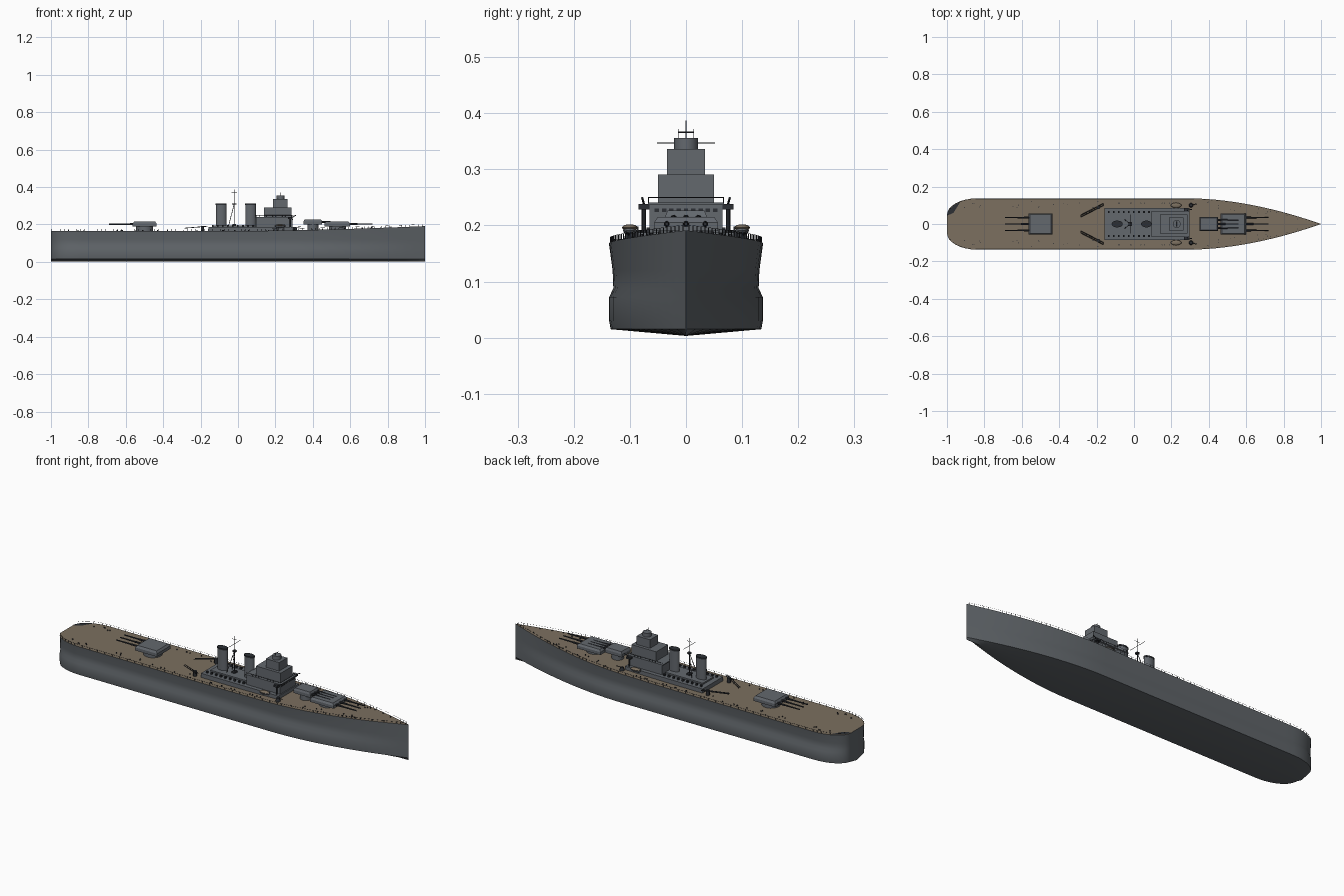
import bpy, bmesh, math, random
from mathutils import Vector, Matrix

cube = bpy.data.objects.get("Cube")
if cube:
    bpy.data.objects.remove(cube)
random.seed(4)


def material(name, rgb):
    m = bpy.data.materials.new(name)
    m.use_nodes = True
    m.diffuse_color = (*rgb, 1)
    m.node_tree.nodes["Principled BSDF"].inputs["Base Color"].default_value = (*rgb, 1)
    return m


GREY = material("naval grey", (0.125, 0.138, 0.155))
HULL = material("hull grey", (0.115, 0.128, 0.14))
TAN = material("deck timber", (0.2, 0.16, 0.115))
DARK = material("dark fittings", (0.025, 0.028, 0.034))


class Part:
    """Collects simple solids into one named object."""

    def __init__(self, name, mat):
        self.name, self.mats, self.bm = name, [mat], bmesh.new()

    def box(self, x0, x1, y0, y1, z0, z1, taper=1.0):
        made = bmesh.ops.create_cube(self.bm, size=1)["verts"]
        for v in made:
            k = taper if v.co.z > 0 else 1
            v.co = ((x0 + x1) / 2 + v.co.x * (x1 - x0) * k,
                    (y0 + y1) / 2 + v.co.y * (y1 - y0) * k,
                    z0 if v.co.z < 0 else z1)
        return self

    def rod(self, a, b, r, r2=None, n=8, stretch=1.0):
        a, b = Vector(a), Vector(b)
        d = b - a
        m = (Matrix.Translation((a + b) / 2) @ Matrix.Diagonal((stretch, 1, 1, 1))
             @ d.to_track_quat("Z", "Y").to_matrix().to_4x4())
        bmesh.ops.create_cone(self.bm, cap_ends=True, segments=n, radius1=r,
                              radius2=r if r2 is None else r2, depth=d.length, matrix=m)
        return self

    def ball(self, c, size):
        m = Matrix.Translation(c) @ Matrix.Diagonal((*size, 1))
        bmesh.ops.create_uvsphere(self.bm, u_segments=12, v_segments=8, radius=1, matrix=m)
        return self

    def done(self, smooth=True):
        bmesh.ops.recalc_face_normals(self.bm, faces=self.bm.faces)
        me = bpy.data.meshes.new(self.name)
        self.bm.to_mesh(me)
        self.bm.free()
        for m in self.mats:
            me.materials.append(m)
        o = bpy.data.objects.new(self.name, me)
        bpy.context.collection.objects.link(o)
        if smooth:
            bpy.ops.object.select_all(action="DESELECT")
            o.select_set(True)
            bpy.context.view_layer.objects.active = o
            bpy.ops.object.shade_smooth_by_angle(angle=math.radians(35))
        return o


def half_width(x):
    if x < -0.84:
        u = (-0.84 - x) / 0.16
        return 0.137 * (0.35 + 0.65 * math.sqrt(max(0, 1 - u * u)))
    if x > 0.3:
        return max(0.0008, 0.137 * (1 - ((x - 0.3) / 0.7) ** 1.8))
    return 0.137


def deck_z(x):
    return 0.165 + 0.026 * max(0, x) ** 1.6


# Hull: cross-sections skinned along its length, with the deck on top
stations = [-0.84 - 0.16 * math.sin(math.pi / 2 * i / 8) for i in range(8, 0, -1)]
stations += [-0.84 + 1.84 * i / 36 for i in range(37)]
section = [(0.98, 0.015), (1.0, 0.03), (1.0, 0.072), (0.945, 0.088), (0.955, 0.12)]
hull = Part("hull", HULL)
hull.mats.append(TAN)
rings = []
for x in stations:
    w, top = half_width(x), deck_z(x)
    side = [(w * k, z) for k, z in section] + [(w, top)]
    pts = [(0, 0.003)] + side + [(-y, z) for y, z in reversed(side)]
    rings.append([hull.bm.verts.new((x, y, z)) for y, z in pts])
n = len(rings[0])
for a, b in zip(rings, rings[1:]):
    for i in range(n):
        j = (i + 1) % n
        f = hull.bm.faces.new((a[i], a[j], b[j], b[i]))
        f.material_index = int(i == n // 2)
hull.bm.faces.new(rings[0])
hull.bm.faces.new(rings[-1])
hull.done()

# Dark patch on the stern corner
patch = Part("stern_patch", DARK)
outer = [(x, half_width(x) - 0.004) for x in stations if x < -0.92]
bottom = [patch.bm.verts.new((x, y, 0.1665)) for x, y in outer]
patch.bm.faces.new(bottom + [patch.bm.verts.new((-0.965, 0.06, 0.1665))])
patch.done(False)

# Deck-edge railings
rail = Part("deck_railing", DARK)
for s in (-1, 1):
    last = None
    for i in range(91):
        x = -0.995 + 1.98 * i / 90
        p = Vector((x, s * half_width(x) * 0.985, deck_z(x)))
        tip = p + Vector((0, 0, 0.010))
        rail.rod(p, tip, 0.0009, n=4)
        if last:
            rail.rod(last, tip, 0.0004, n=3)
        last = tip
rail.done(False)

# Deckhouse and stepped bridge tower
house = Part("deckhouse", GREY)
house.box(-0.157, 0.297, -0.086, 0.086, 0.16, 0.187)
house.box(-0.13, 0.09, -0.045, 0.045, 0.187, 0.195)
house.done(False)
tower = Part("bridge_tower", GREY)
tower.box(0.095, 0.292, -0.065, 0.065, 0.187, 0.236)
tower.box(0.09, 0.297, -0.068, 0.068, 0.236, 0.241)
tower.box(0.14, 0.285, -0.05, 0.05, 0.241, 0.291)
tower.box(0.187, 0.265, -0.034, 0.034, 0.291, 0.336)
tower.rod((0.228, 0, 0.336), (0.228, 0, 0.356), 0.021, n=20)
tower.done()

# Bridge windows, rails and rangefinder
trim = Part("bridge_trim", DARK)
for i in range(9):
    y = -0.052 + 0.013 * i
    trim.box(0.290, 0.294, y - 0.004, y + 0.004, 0.224, 0.230)
for s in (-1, 1):
    for i in range(12):
        x = 0.1 + 0.017 * i
        trim.rod((x, s * 0.067, 0.241), (x, s * 0.067, 0.25), 0.0008, n=4)
    trim.rod((0.09, s * 0.067, 0.25), (0.297, s * 0.067, 0.25), 0.0008, n=4)
    trim.rod((0.228, s * 0.013, 0.356), (0.228, s * 0.013, 0.372), 0.0008, n=4)
trim.rod((0.297, -0.067, 0.25), (0.297, 0.067, 0.25), 0.0008, n=4)
trim.rod((0.228, -0.014, 0.366), (0.228, 0.014, 0.366), 0.001, n=4)
trim.done(False)

# Funnels with dark caps
for name, x in (("aft_funnel", -0.09), ("fore_funnel", 0.067)):
    f = Part(name, GREY)
    f.rod((x, 0, 0.187), (x, 0, 0.305), 0.017, n=24, stretch=1.65)
    f.done()
    c = Part(name + "_cap", DARK)
    c.rod((x, 0, 0.303), (x, 0, 0.311), 0.018, n=24, stretch=1.65)
    c.done()

# Tripod mast with platform and yards
mast = Part("tripod_mast", DARK)
mast.rod((-0.02, 0, 0.187), (-0.02, 0, 0.387), 0.0022, 0.001)
for s in (-1, 1):
    mast.rod((-0.052, s * 0.025, 0.187), (-0.02, 0, 0.31), 0.0016)
mast.rod((-0.02, 0, 0.306), (-0.02, 0, 0.311), 0.011, n=12)
mast.rod((-0.02, -0.052, 0.347), (-0.02, 0.052, 0.347), 0.001, n=5)
mast.rod((-0.035, 0, 0.37), (-0.005, 0, 0.37), 0.001, n=5)
mast.done()


# Main gun turrets: back end, front end, half width, roof height, direction
def turret(name, back, front, w, z0, z1, muzzle):
    d = 1 if front > back else -1
    t = Part(name, GREY)
    mid = (back + front) / 2
    t.rod((mid, 0, 0.16), (mid, 0, z0), w * 0.8, n=24)
    t.box(min(back, front), max(back, front), -w, w, z0, z0 + 0.6 * (z1 - z0))
    t.box(min(back, front), max(back, front), -w, w, z0 + 0.6 * (z1 - z0), z1, 0.88)
    t.done()
    g = Part(name + "_guns", DARK)
    for y in (-0.6, 0, 0.6):
        z = (z0 + z1) / 2
        g.rod((front - d * 0.01, y * w, z), (front + d * 0.04, y * w, z), 0.0055, 0.0045, 10)
        g.rod((front, y * w, z), (muzzle, y * w, z), 0.0042, 0.003, 10)
    g.done()


turret("forward_turret", 0.462, 0.6, 0.057, 0.19, 0.215, 0.718)
turret("raised_turret", 0.35, 0.45, 0.037, 0.2, 0.227, 0.56)
turret("aft_turret", -0.435, -0.563, 0.057, 0.188, 0.215, -0.69)

# Side gear: cranes, light guns and boats
for s, side in ((1, "left"), (-1, "right")):
    crane = Part(side + "_crane", DARK)
    crane.rod((-0.19, s * 0.088, 0.16), (-0.19, s * 0.088, 0.192), 0.009, n=12)
    for off in (-0.005, 0.005):
        crane.rod((-0.165, s * 0.104 + off, 0.19), (-0.285, s * 0.042 + off, 0.18), 0.002, n=5)
    for i in range(8):
        k = i / 8
        p = Vector((-0.165 - 0.12 * k, s * (0.104 - 0.062 * k), 0.19 - 0.01 * k))
        crane.rod(p - Vector((0, 0.006, 0)), p + Vector((0, 0.006, 0)), 0.0012, n=4)
    crane.done()
    gun = Part(side + "_light_gun", DARK)
    gun.rod((0.28, s * 0.075, 0.187), (0.28, s * 0.075, 0.23), 0.004)
    gun.box(0.268, 0.292, s * 0.075 - 0.01, s * 0.075 + 0.01, 0.228, 0.238)
    gun.rod((0.285, s * 0.075, 0.238), (0.31, s * 0.078, 0.249), 0.002)
    gun.rod((0.305, s * 0.1, 0.165), (0.305, s * 0.1, 0.186), 0.013, 0.008, 12)
    gun.rod((0.305, s * 0.1, 0.183), (0.335, s * 0.108, 0.188), 0.002)
    gun.done()
    boat = Part(side + "_boat", GREY)
    boat.ball((0.225, s * 0.1, 0.191), (0.03, 0.012, 0.009))
    for x in (0.205, 0.245):
        boat.rod((x, s * 0.086, 0.165), (x, s * 0.086, 0.198), 0.0012, n=5)
    boat.done()
    cover = Part(side + "_boat_cover", TAN)
    cover.ball((0.225, s * 0.1, 0.196), (0.028, 0.014, 0.006))
    cover.done()

# Small bollards, vents and lockers on deck and deckhouse
fit = Part("deck_fittings", DARK)
for i in range(44):
    x = random.uniform(-0.94, 0.88)
    y = random.uniform(0.6, 0.9) * half_width(x)
    if -0.16 < x < 0.31:
        y = 0.112
    for s in (-1, 1):
        fit.rod((x, s * y, deck_z(x) - 0.002), (x, s * y, deck_z(x) + 0.005), 0.0025, n=6)
for i in range(9):
    x = -0.14 + 0.027 * i
    for s in (-1, 1):
        fit.box(x, x + 0.009, s * 0.065 - 0.005, s * 0.065 + 0.005, 0.187, 0.196)
fit.box(-0.03, -0.01, -0.012, 0.012, 0.195, 0.203)
fit.done(False)
